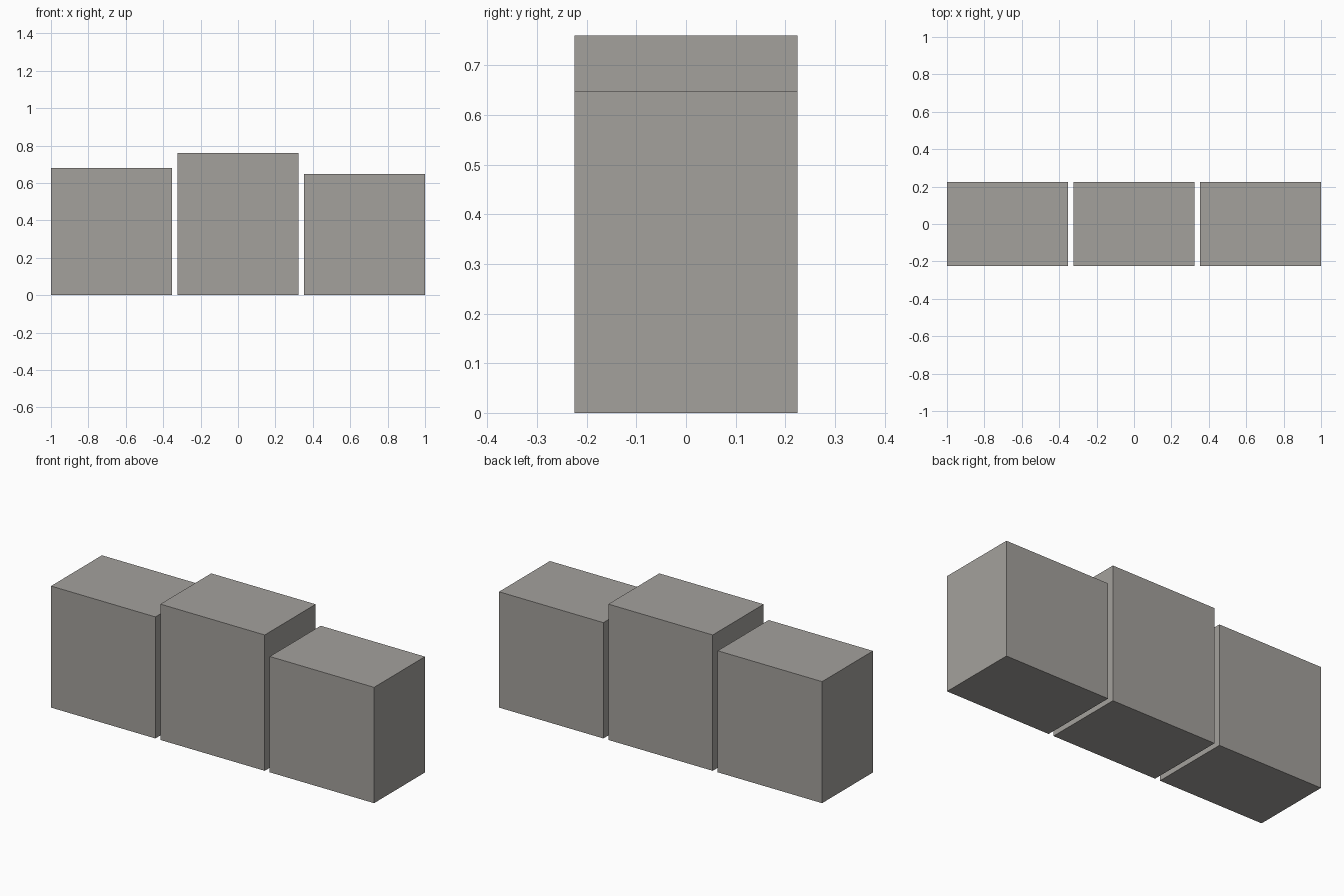
import bpy

if "Cube" in bpy.data.objects:
    bpy.data.objects.remove(bpy.data.objects["Cube"])

# Single warm grey for every block
grey = bpy.data.materials.new("warm_grey")
grey.diffuse_color = (0.37, 0.355, 0.335, 1.0)
grey.use_nodes = True
grey.node_tree.nodes["Principled BSDF"].inputs["Base Color"].default_value = grey.diffuse_color

WIDTH, DEPTH = 0.646, 0.45


def block(name, x, height):
    """Upright box standing on the ground."""
    bpy.ops.mesh.primitive_cube_add(size=1, location=(x, 0, height / 2))
    obj = bpy.context.object
    obj.name = name
    obj.scale = (WIDTH, DEPTH, height)
    bpy.ops.object.transform_apply(location=False, rotation=False, scale=True)
    obj.data.materials.append(grey)


# Three separate blocks in a row with narrow gaps
side = 1 - WIDTH / 2
block("left_block", -side, 0.68)
block("middle_block", 0, 0.76)
block("right_block", side, 0.648)
